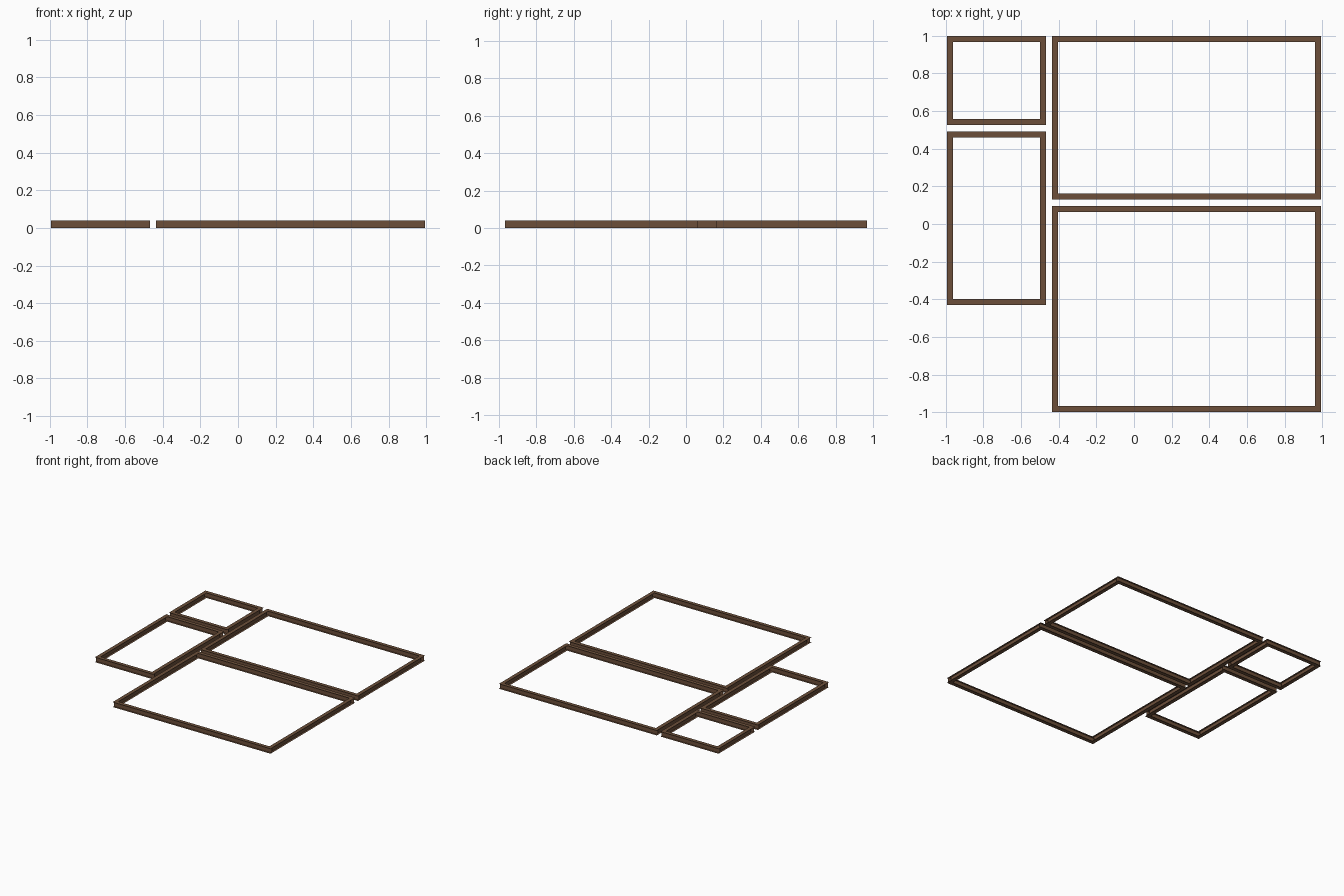
import bpy, bmesh

if "Cube" in bpy.data.objects:
    bpy.data.objects.remove(bpy.data.objects["Cube"])

W, H = 0.032, 0.04   # beam width and height

wood = bpy.data.materials.new("brown")
wood.diffuse_color = (0.15, 0.078, 0.042, 1)
wood.use_nodes = True
wood.node_tree.nodes["Principled BSDF"].inputs["Base Color"].default_value = wood.diffuse_color


def beam(bm, x0, x1, y0, y1, along_x):
    """Open-ended beam: thin top and bottom flanges joined by a central web."""
    def quad(*pts):
        bm.faces.new([bm.verts.new(p) for p in pts])
    quad((x0, y0, H), (x1, y0, H), (x1, y1, H), (x0, y1, H))
    quad((x0, y1, 0), (x1, y1, 0), (x1, y0, 0), (x0, y0, 0))
    if along_x:
        y = (y0 + y1) / 2
        quad((x0, y, 0), (x1, y, 0), (x1, y, H), (x0, y, H))
    else:
        x = (x0 + x1) / 2
        quad((x, y0, 0), (x, y1, 0), (x, y1, H), (x, y0, H))


def frame(name, x0, x1, y0, y1):
    bm = bmesh.new()
    # full-length rails front and back
    for y in (y0, y1 - W):
        beam(bm, x0, x1, y, y + W, True)
    # side rails fitted between them
    for x in (x0, x1 - W):
        beam(bm, x, x + W, y0 + W, y1 - W, False)
    me = bpy.data.meshes.new(name)
    bm.to_mesh(me)
    bm.free()
    me.materials.append(wood)
    ob = bpy.data.objects.new(name, me)
    bpy.context.collection.objects.link(ob)


# four rectangular frames laid out flat
frame("small_frame", -0.995, -0.468, 0.527, 1.0)
frame("tall_frame", -0.995, -0.468, -0.43, 0.492)
frame("back_frame", -0.436, 0.995, 0.13, 1.0)
frame("front_frame", -0.436, 0.995, -1.0, 0.096)
